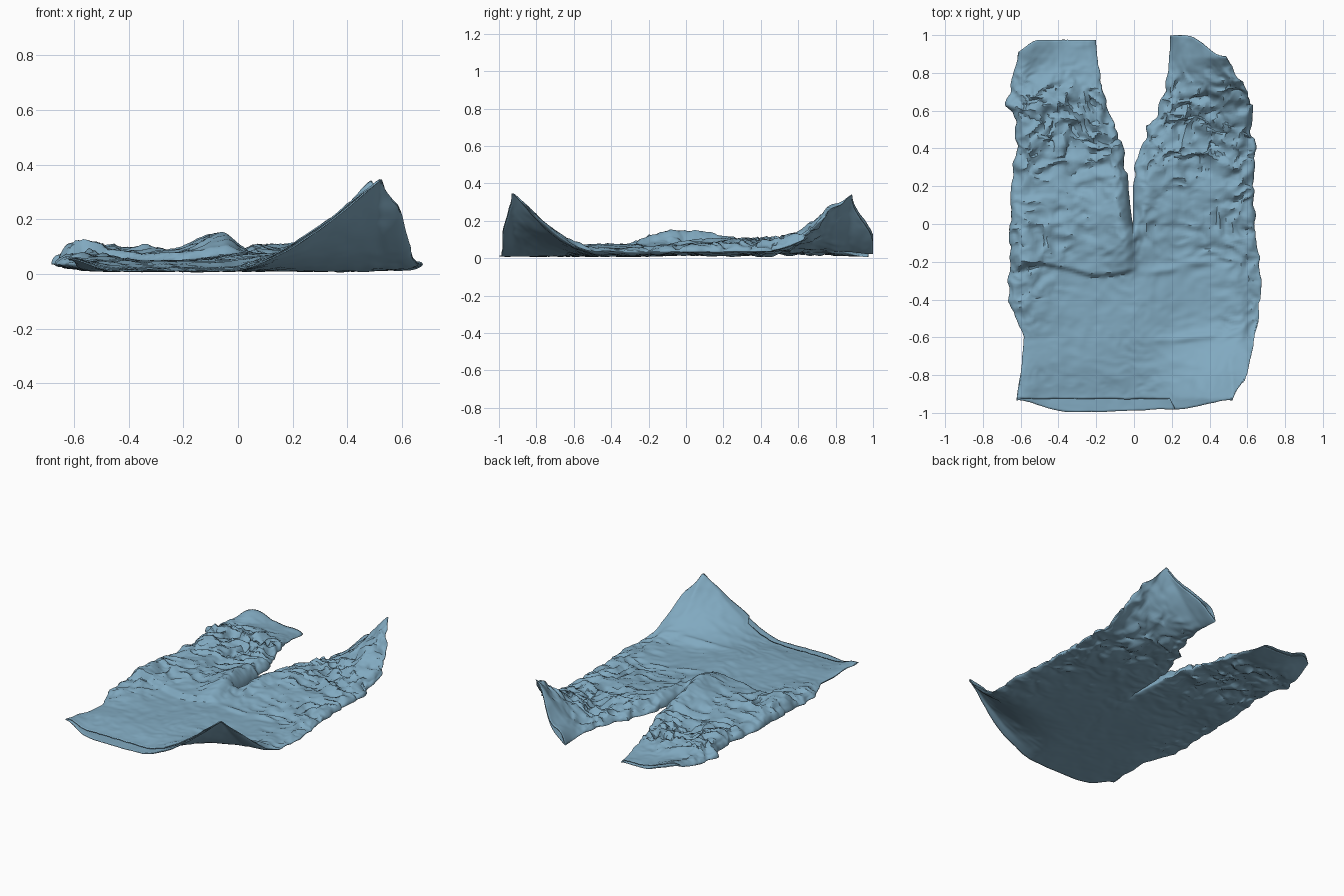
import bpy, bmesh, math
from mathutils import Vector, noise

if "Cube" in bpy.data.objects:
    bpy.data.objects.remove(bpy.data.objects["Cube"])

COLS, ROWS = 56, 170
# Outlines seen from above: (y, x) pairs
L_OUT = [(-1, -.62), (-.8, -.60), (-.6, -.585), (-.5, -.62), (-.4, -.67), (-.2, -.66), (0, -.655),
         (.2, -.65), (.4, -.62), (.55, -.625), (.65, -.67), (.8, -.645), (.9, -.63), (1, -.61)]
L_IN = [(-1, 0), (0, -.005), (.1, -.02), (.2, -.03), (.3, -.04), (.4, -.06), (.5, -.1), (.6, -.14),
        (.8, -.18), (1, -.205)]
R_OUT = [(-1, .52), (-.93, .55), (-.85, .585), (-.75, .61), (-.6, .64), (-.4, .67), (-.2, .665), (0, .635),
         (.2, .635), (.4, .64), (.6, .62), (.7, .60), (.8, .56), (1, .49)]
R_IN = [(-1, 0), (0, -.005), (.2, -.005), (.3, .01), (.4, .035), (.5, .075), (.6, .12), (.7, .16),
        (.8, .18), (1, .195)]


def clamp(t):
    return max(0.0, min(1.0, t))


def smooth(a, b, t):
    t = clamp((t - a) / (b - a))
    return t * t * (3 - 2 * t)


def lerp_table(table, y):
    for (y0, x0), (y1, x1) in zip(table, table[1:]):
        if y <= y1:
            return x0 + (x1 - x0) * clamp((y - y0) / (y1 - y0))
    return table[-1][1]


def bump(x, y, cx, cy, rx, ry):
    return math.exp(-((x - cx) / rx) ** 2 - ((y - cy) / ry) ** 2)


def lift(x, y):
    """Raised corners at the waist and at the right hem."""
    waist = .335 * clamp((x + .02) / .54) ** 1.5 * clamp((-y - .48) / .44) ** 1.7
    hem = .345 * clamp((x - .16) / .34) ** 1.35 * clamp((y - .45) / .43) ** 1.6
    left_waist = .05 * smooth(-.45, -.64, x) * smooth(-.7, -.95, y)
    left_hem = .06 * smooth(-.35, -.6, x) * smooth(.75, .95, y)
    return waist + hem + left_waist + left_hem


def crumple(x, y):
    """How strongly the cloth is wrinkled at a place."""
    legs = smooth(.15, .4, y) * (1 - smooth(.68, .82, y))
    left = smooth(-.62, -.4, y) * (1 - smooth(-.1, .1, y)) * smooth(-.3, -.6, x)
    right = .6 * smooth(.35, .6, x) * smooth(-.75, -.5, y) * (1 - smooth(.8, .9, y))
    return .15 + .35 * smooth(-.3, 0, y) * (1 - smooth(.75, .9, y)) + .6 * max(legs, left, right)


def ridged(x, y, f, seed):
    """Sharp creases running in varied directions."""
    q = Vector((x * f * .4, y * f * .4, seed + 9))
    wx, wy = noise.noise(q), noise.noise(q + Vector((7, 3, 5)))
    return 1 - 2.6 * abs(noise.noise(Vector((x * f + wx, y * f * 1.15 + wy, seed))))


def fullness(x, y):
    """Gap between the upper and lower cloth layers."""
    h = .04 - .022 * smooth(-.7, -.95, y)
    fold_y = -.245 + .03 * math.sin(x * 9)
    h += .028 * smooth(fold_y - .012, fold_y + .015, y) * smooth(.03, -.05, x) * (1 - smooth(.0, .3, y))
    h += .014 * smooth(-.25, .1, y) * (1 - smooth(.7, .9, y))
    # Ridge around the crotch and along the legs
    h += .045 * bump(x, y, -.06, -.1, .1, .15) + .05 * bump(x, y, -.08, .16, .09, .2)
    h += .03 * bump(x, y, .07, .14, .08, .2) + .04 * bump(x, y, .22, .35, .1, .22)
    h += .03 * bump(x, y, -.55, .5, .12, .25) + .03 * bump(x, y, -.56, -.25, .1, .2)
    h += .015 * bump(x, y, .5, .35, .15, .3) + .03 * bump(x, y, .05, -.45, .15, .25)
    h += .05 * bump(x, y, .21, 1, .06, .1) - .015 * smooth(.7, .95, y)
    # Long horizontal creases below the hips
    h += .014 * bump(x, y, .32, -.6 + .1 * (x - .3), .2, .02)
    h += .016 * bump(x, y, -.35, -.06 - .3 * (x + .35), .2, .025)
    h += .014 * bump(x, y, .15, -.26 + .1 * x, .08, .02) + .014 * bump(x, y, .35, -.2, .06, .02)
    return h


def add_sheet(bm, outer, inner, upper):
    """One layer of one trouser half, from waist to hem."""
    grid = []
    for r in range(ROWS + 1):
        yn = -1 + 2 * r / ROWS
        xo, xi = lerp_table(outer, yn), lerp_table(inner, yn)
        width = abs(xo - xi)
        row = []
        for c in range(COLS + 1):
            u = .5 - .5 * math.cos(math.pi * c / COLS)
            x, y = xo + (xi - xo) * u, yn
            # Curved waist and hem lines
            front = .005 + .06 * smooth(-.35, -.62, x) + .05 * smooth(.2, .52, x)
            front += .012 * smooth(-.2, .1, x)
            if upper:
                front = max(front, .075 * (1 - smooth(.19, .22, x)))
            back = .025 + .07 * smooth(-.5, -.64, x) if x < 0 else .12 * smooth(.26, .5, x)
            y += front * smooth(-.75, -1, yn) - back * smooth(.7, 1, yn)
            # Rounded edges; the inner edge only closes above the crotch
            do = u * width
            di = (1 - u) * width + .1 * smooth(.0, -.1, yn)
            po = math.sqrt(1 - (1 - clamp(do / .08)) ** 2)
            pi = math.sqrt(1 - (1 - clamp(di / .08)) ** 2)
            p = po * pi
            k = crumple(x, y)
            base = .006 + .03 * (1 - p) * (1 - smooth(.8, 1, abs(yn)))
            if upper:
                w = ridged(x, y, 5.5, 1) * .02 + ridged(x, y, 11, 4) * .02 + ridged(x, y, 22, 7) * .009
                z = base + p * max(.01, fullness(x, y) + k * (w - .014))
            else:
                w = 1.2 + ridged(x, y, 7, 12) + .6 * ridged(x, y, 15, 16)
                z = base + p * k * .011 * max(0, w)
            z += lift(x, y)
            # Sideways crumpling, identical for both layers at the seams
            q = Vector((x * 11, y * 11, 3))
            t = Vector((x * 25, y * 25, 6))
            calm = 1 if yn > .2 else smooth(0, .2, abs(x))
            x += k * calm * (.022 * noise.noise(q) + .012 * noise.noise(t))
            y += k * (.03 * noise.noise(q + Vector((5, 5, 8))) + .012 * noise.noise(t + Vector((2, 4, 8))))
            row.append(bm.verts.new((x, y, z)))
        grid.append(row)
    flip = (outer[0][1] > 0) != (not upper)
    for a, b in zip(grid, grid[1:]):
        for c in range(COLS):
            f = [a[c], a[c + 1], b[c + 1], b[c]]
            bm.faces.new(f[::-1] if flip else f)


# Trousers: left and right halves, upper and lower layers, welded at the seams
bm = bmesh.new()
for out_line, in_line in ((L_OUT, L_IN), (R_OUT, R_IN)):
    for is_upper in (True, False):
        add_sheet(bm, out_line, in_line, is_upper)
bmesh.ops.remove_doubles(bm, verts=bm.verts, dist=.0004)
mesh = bpy.data.meshes.new("crumpled_trousers")
bm.to_mesh(mesh)
bm.free()
trousers = bpy.data.objects.new("crumpled_trousers", mesh)
bpy.context.collection.objects.link(trousers)
mat = bpy.data.materials.new("blue_cloth")
mat.diffuse_color = (.22, .40, .53, 1)
mat.use_nodes = True
mat.node_tree.nodes["Principled BSDF"].inputs["Base Color"].default_value = mat.diffuse_color
mesh.materials.append(mat)

# Cloth thickness
shell = trousers.modifiers.new("cloth_thickness", 'SOLIDIFY')
shell.thickness = .005
shell.offset = -1

bpy.context.view_layer.objects.active = trousers
trousers.select_set(True)
bpy.ops.object.shade_smooth_by_angle(angle=math.radians(40))
